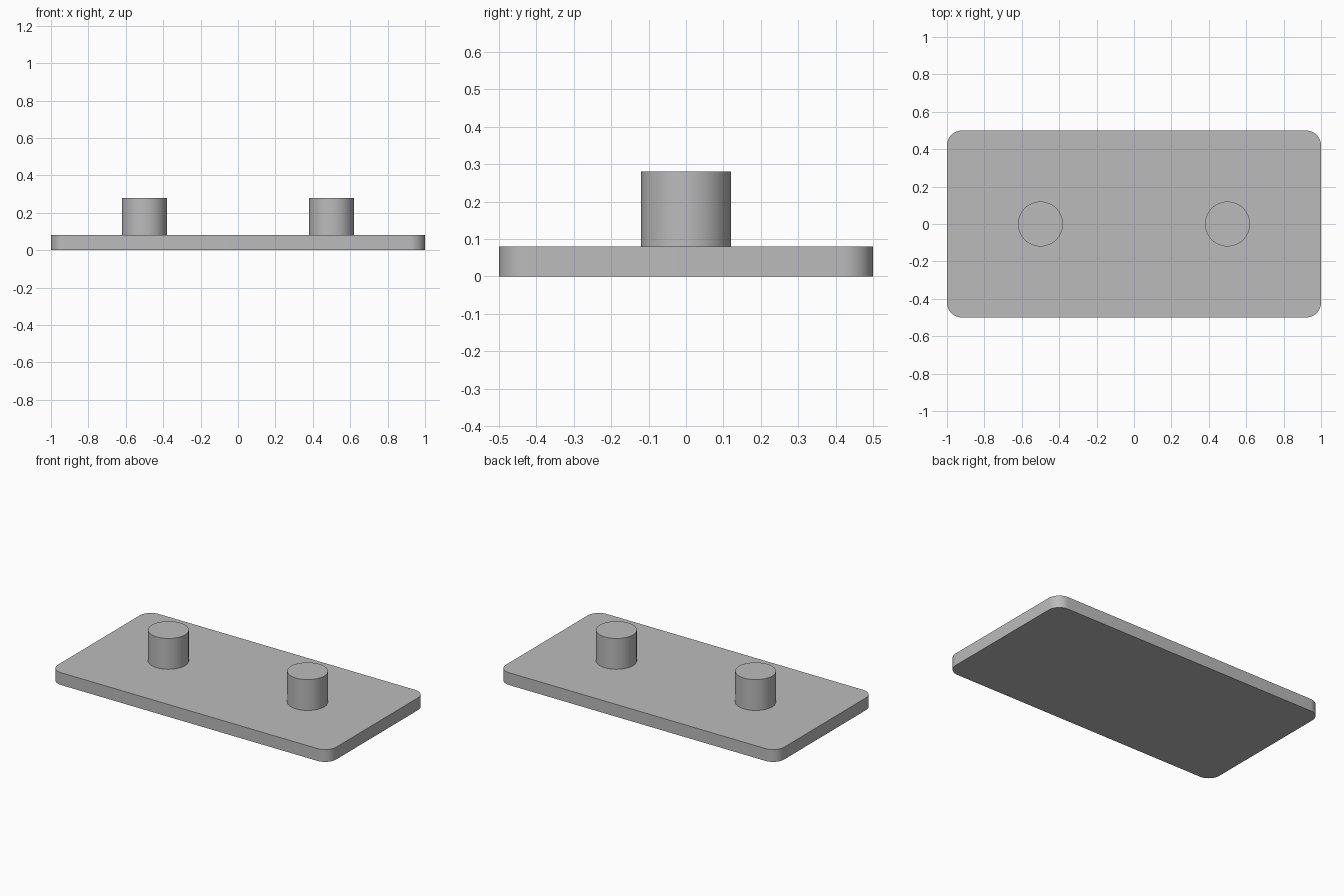
import bpy
import bmesh

if "Cube" in bpy.data.objects:
    bpy.data.objects.remove(bpy.data.objects["Cube"], do_unlink=True)

LENGTH, WIDTH, THICKNESS = 2.0, 1.0, 0.08
CORNER_RADIUS = 0.08
PEG_RADIUS, PEG_HEIGHT, PEG_X = 0.12, 0.2, 0.5

grey = bpy.data.materials.new("plain grey")
grey.use_nodes = True
colour = (0.5, 0.5, 0.5, 1)
grey.diffuse_color = colour
grey.node_tree.nodes["Principled BSDF"].inputs["Base Color"].default_value = colour


def finish(obj, name):
    """Name the part, colour it and smooth its curved sides."""
    obj.name = obj.data.name = name
    obj.data.materials.clear()
    obj.data.materials.append(grey)
    bpy.ops.object.select_all(action="DESELECT")
    obj.select_set(True)
    bpy.context.view_layer.objects.active = obj
    bpy.ops.object.shade_smooth_by_angle()


# Base plate with rounded vertical corners
bpy.ops.mesh.primitive_cube_add(size=1, location=(0, 0, THICKNESS / 2))
plate = bpy.context.object
plate.scale = (LENGTH, WIDTH, THICKNESS)
bpy.ops.object.transform_apply(location=False, rotation=False, scale=True)
bm = bmesh.new()
bm.from_mesh(plate.data)
uprights = [e for e in bm.edges
            if abs(e.verts[0].co.z - e.verts[1].co.z) > THICKNESS / 2]
bmesh.ops.bevel(bm, geom=uprights, offset=CORNER_RADIUS, segments=12,
                profile=0.5, affect="EDGES")
bm.to_mesh(plate.data)
bm.free()
finish(plate, "base_plate")

# Two round pegs standing on the plate
for name, side in (("left_peg", 1), ("right_peg", -1)):
    bpy.ops.mesh.primitive_cylinder_add(
        vertices=64, radius=PEG_RADIUS, depth=PEG_HEIGHT,
        location=(side * PEG_X, 0, THICKNESS + PEG_HEIGHT / 2))
    finish(bpy.context.object, name)
